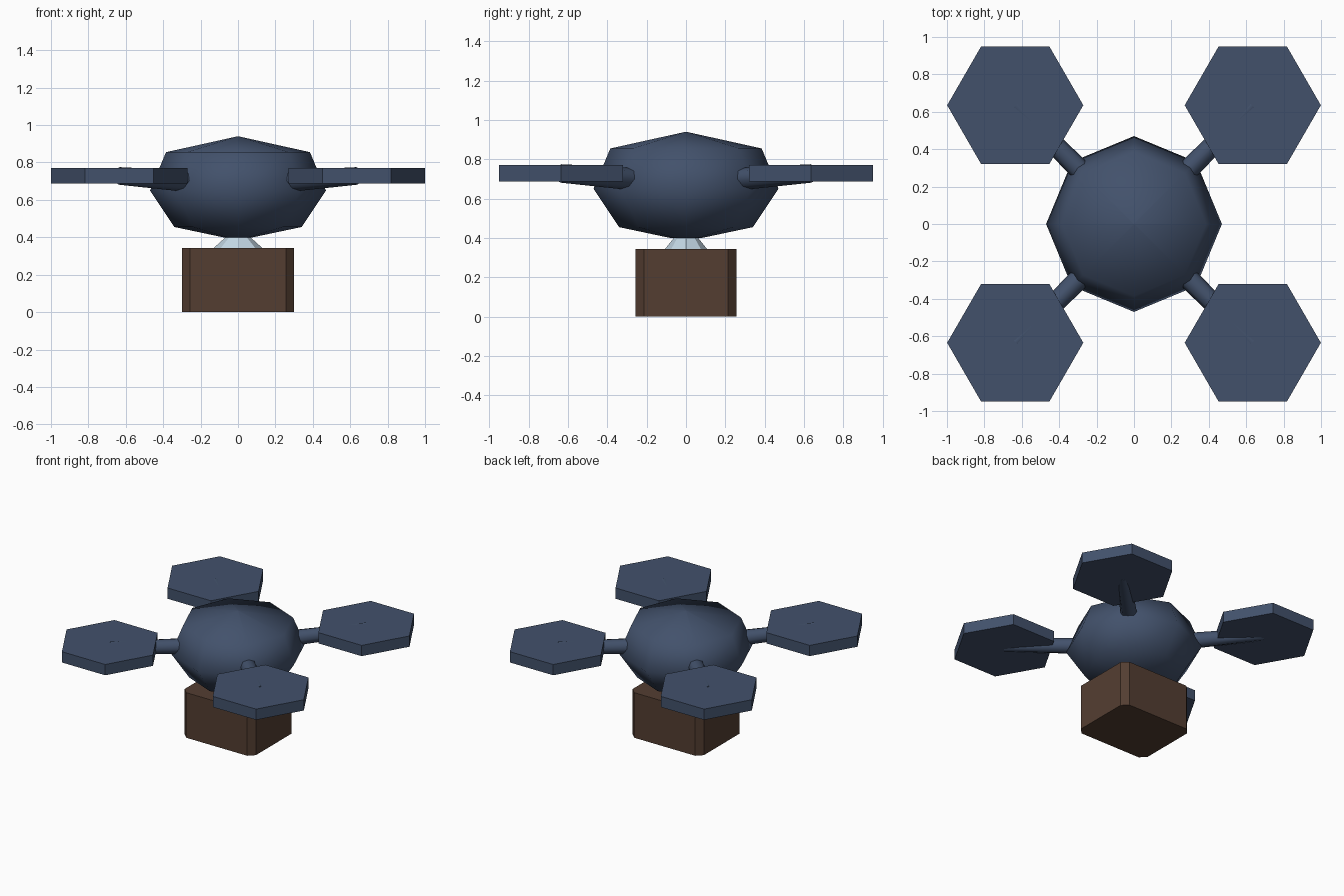
import bpy, bmesh, math
from mathutils import Vector

if "Cube" in bpy.data.objects:
    bpy.data.objects.remove(bpy.data.objects["Cube"])


def material(name, rgb):
    m = bpy.data.materials.new(name)
    m.diffuse_color = (*rgb, 1)
    m.use_nodes = True
    m.node_tree.nodes["Principled BSDF"].inputs["Base Color"].default_value = m.diffuse_color
    return m


BLUE = material("slate blue", (0.055, 0.083, 0.148))
BROWN = material("cardboard brown", (0.088, 0.048, 0.031))
PALE = material("pale blue", (0.55, 0.68, 0.78))


def finish(bm, name, mat, smooth=None):
    bmesh.ops.recalc_face_normals(bm, faces=bm.faces)
    me = bpy.data.meshes.new(name)
    bm.to_mesh(me)
    bm.free()
    me.materials.append(mat)
    ob = bpy.data.objects.new(name, me)
    bpy.context.collection.objects.link(ob)
    if smooth:
        bpy.context.view_layer.objects.active = ob
        ob.select_set(True)
        bpy.ops.object.shade_smooth_by_angle(angle=math.radians(smooth))
        ob.select_set(False)
    return ob


def loft(rings):
    """Skin a list of vertex-coordinate rings and cap both ends."""
    bm = bmesh.new()
    vs = [[bm.verts.new(p) for p in r] for r in rings]
    n = len(vs[0])
    for a, b in zip(vs, vs[1:]):
        for i in range(n):
            j = (i + 1) % n
            bm.faces.new((a[i], a[j], b[j], b[i]))
    bm.faces.new(vs[0])
    bm.faces.new(vs[-1])
    return bm


def ring(rx, ry, z, n, cx=0, cy=0):
    return [(cx + rx * math.cos(2 * math.pi * i / n),
             cy + ry * math.sin(2 * math.pi * i / n), z) for i in range(n)]


# faceted round body, eight sides
profile = [(0.08, 0.40), (0.34, 0.455), (0.47, 0.65), (0.385, 0.855), (0.001, 0.94)]
finish(loft([ring(r, r, z, 8) for r, z in profile]), "body", BLUE, 60)

# cargo box with chamfered upright corners
X, Y, C = 0.30, 0.256, 0.043
outline = [(X, -Y + C), (X, Y - C), (X - C, Y), (C - X, Y),
           (-X, Y - C), (-X, C - Y), (C - X, -Y), (X - C, -Y)]
finish(loft([[(x, y, z) for x, y in outline] for z in (0, 0.343)]), "cargo_box", BROWN)

# short flared mount between box and body
finish(loft([ring(0.133, 0.11, 0.34, 8), ring(0.05, 0.05, 0.415, 8)]), "cargo_mount", PALE)

# four rotors and their slightly rising arms
for sx, sy, tag in ((1, -1, "front_right"), (-1, -1, "front_left"),
                    (1, 1, "back_right"), (-1, 1, "back_left")):
    cx, cy = 0.635 * sx, 0.635 * sy
    finish(loft([ring(0.364, 0.364, z, 6, cx, cy) for z in (0.688, 0.77)]),
           "rotor_" + tag, BLUE)
    start, end = Vector((0.25 * sx, 0.25 * sy, 0.698)), Vector((cx, cy, 0.728))
    rot = (end - start).to_track_quat('Z', 'Y')
    rings = [[p + rot @ Vector(v) for v in ring(r, r, 0, 8)]
             for p, r in ((start, 0.058), (end, 0.047))]
    finish(loft(rings), "arm_" + tag, BLUE, 50)
